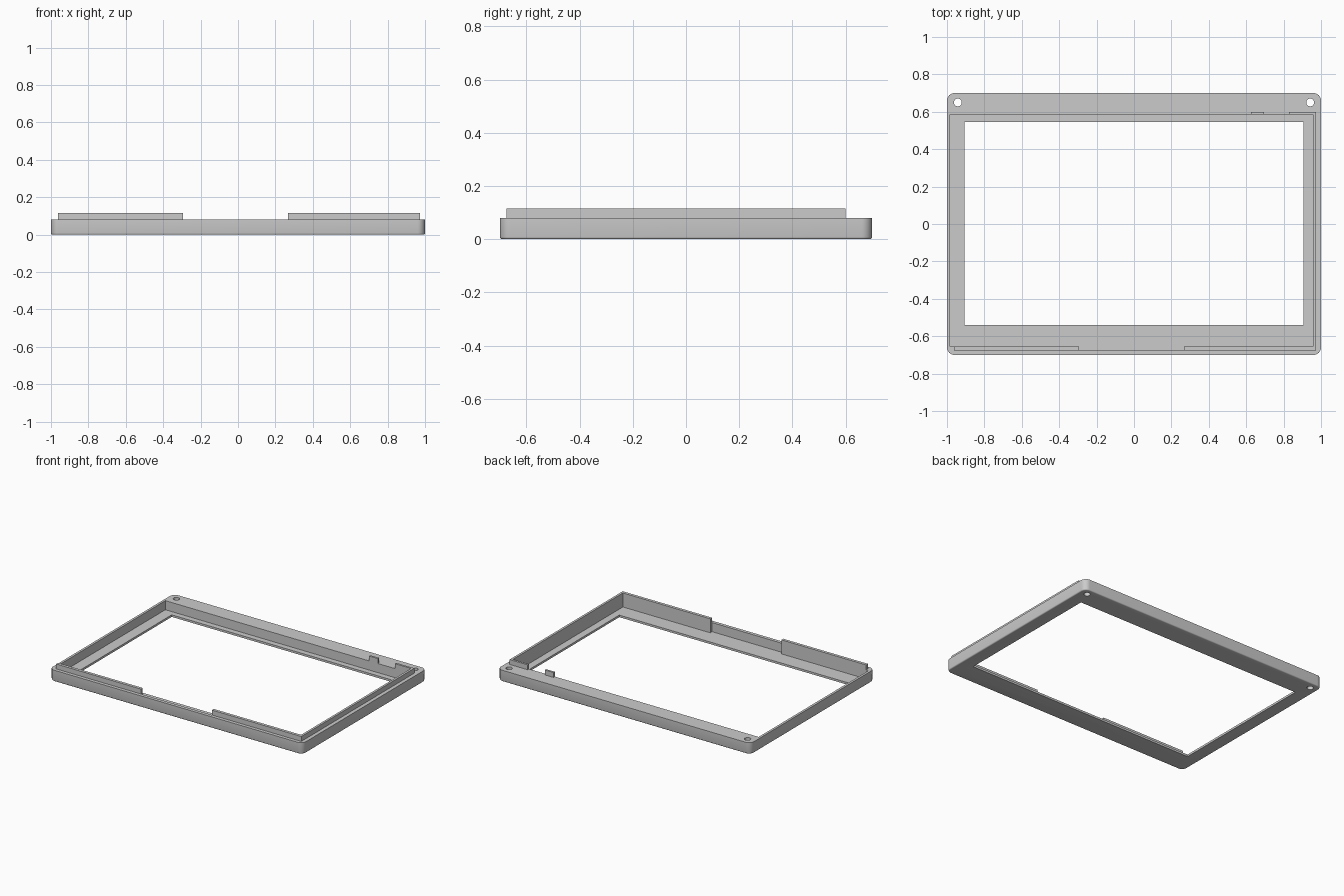
import bpy, bmesh
from math import radians, cos, sin, pi

old = bpy.data.objects.get("Cube")
if old:
    bpy.data.objects.remove(old, do_unlink=True)

RIM, LIP, FLOOR = 0.08, 0.115, 0.015     # heights of rim, lip and bezel floor
HALF_X, HALF_Y, CORNER = 1.0, 0.70, 0.04

grey = bpy.data.materials.new("plain grey")
grey.use_nodes = True
grey.diffuse_color = (0.6, 0.6, 0.6, 1)
grey.node_tree.nodes["Principled BSDF"].inputs["Base Color"].default_value = (0.6, 0.6, 0.6, 1)


def prism(name, outline, z0, z1, fillet=0):
    """Extrude a counter-clockwise outline, optionally rounding its lower rim."""
    bm = bmesh.new()
    base = bm.faces.new([bm.verts.new((x, y, z0)) for x, y in outline])
    top = bmesh.ops.extrude_face_region(bm, geom=[base], use_keep_orig=True)
    bmesh.ops.translate(bm, vec=(0, 0, z1 - z0),
                        verts=[v for v in top["geom"] if isinstance(v, bmesh.types.BMVert)])
    bmesh.ops.recalc_face_normals(bm, faces=bm.faces)
    if fillet:
        rim = [e for e in bm.edges if all(abs(v.co.z - z0) < 1e-5 for v in e.verts)]
        bmesh.ops.bevel(bm, geom=rim, offset=fillet, segments=3, profile=0.5, affect='EDGES')
    mesh = bpy.data.meshes.new(name)
    bm.to_mesh(mesh)
    bm.free()
    mesh.materials.append(grey)
    obj = bpy.data.objects.new(name, mesh)
    bpy.context.collection.objects.link(obj)
    return obj


def rect(x0, x1, y0, y1):
    return [(x0, y0), (x1, y0), (x1, y1), (x0, y1)]


def arc(cx, cy, r, start, end, steps):
    angles = [start + (end - start) * i / steps for i in range(steps + 1)]
    return [(cx + r * cos(a), cy + r * sin(a)) for a in angles]


def cut(target, cutter):
    """Subtract the cutter, bake the result and discard the cutter."""
    cutter.hide_render = True
    mod = target.modifiers.new("cut", 'BOOLEAN')
    mod.operation, mod.solver, mod.object = 'DIFFERENCE', 'EXACT', cutter
    bpy.context.view_layer.update()
    deps = bpy.context.evaluated_depsgraph_get()
    baked = bpy.data.meshes.new_from_object(target.evaluated_get(deps))
    target.modifiers.clear()
    target.data = baked
    bpy.data.objects.remove(cutter, do_unlink=True)


# Bezel frame with rounded corners and a softened lower edge
outline = []
for k, (sx, sy) in enumerate([(1, 1), (-1, 1), (-1, -1), (1, -1)]):
    outline += arc(sx * (HALF_X - CORNER), sy * (HALF_Y - CORNER), CORNER,
                   k * pi / 2, (k + 1) * pi / 2, 8)
frame = prism("bezel_frame", outline, 0, RIM, fillet=0.008)

# Panel recess, with the shallow relief between the two front lips
recess = [(-0.983, -0.655), (-0.294, -0.655), (-0.294, -0.676), (0.267, -0.676),
          (0.267, -0.655), (0.957, -0.655), (0.957, 0.585), (-0.983, 0.585)]
cut(frame, prism("recess_cutter", recess, FLOOR, 0.2))

# Display window
cut(frame, prism("window_cutter", rect(-0.905, 0.905, -0.54, 0.545), -0.1, 0.2))

# Screw holes in the back corners
for side in (-1, 1):
    hole = arc(side * 0.942, 0.65, 0.021, 0, 2 * pi, 32)[:-1]
    cut(frame, prism("hole_cutter", hole, -0.1, 0.2))

# Raised locating lips and tab standing on the rim
right_lip = [(0.267, -0.676), (0.973, -0.676), (0.973, 0.6), (0.83, 0.6),
             (0.83, 0.585), (0.957, 0.585), (0.957, -0.655), (0.267, -0.655)]
parts = [frame,
         prism("wraparound_lip", right_lip, RIM, LIP),
         prism("front_lip", rect(-0.963, -0.294, -0.676, -0.655), RIM, LIP),
         prism("back_tab", rect(0.626, 0.695, 0.585, 0.6), RIM, LIP)]

# Smooth the rounded corners, keep all other edges crisp
bpy.ops.object.select_all(action='DESELECT')
for part in parts:
    part.select_set(True)
bpy.context.view_layer.objects.active = frame
bpy.ops.object.shade_smooth_by_angle(angle=radians(40))
